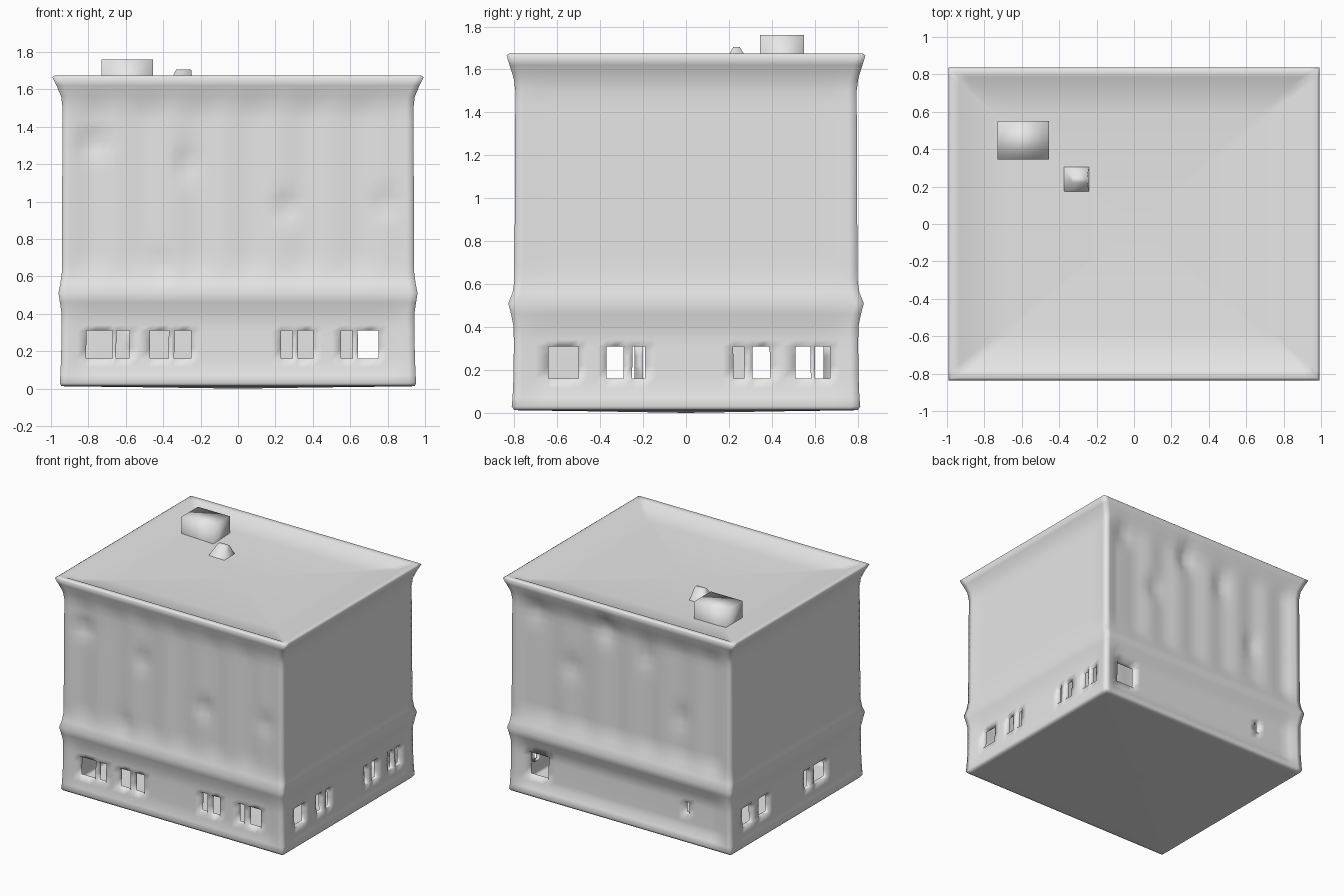
import bpy, bmesh, math

if "Cube" in bpy.data.objects:
    bpy.data.objects.remove(bpy.data.objects["Cube"])

grey = bpy.data.materials.new("plain grey")
grey.diffuse_color = (0.8, 0.8, 0.8, 1)
grey.use_nodes = True
grey.node_tree.nodes["Principled BSDF"].inputs["Base Color"].default_value = grey.diffuse_color

# wall profile: height, half width in x, half depth in y
PROFILE = [(0.013, .945, .80), (.03, .953, .812), (.07, .950, .808), (.16, .946, .804),
           (.31, .943, .802), (.40, .943, .803), (.46, .952, .815), (.51, .960, .828),
           (.56, .950, .808), (.62, .942, .799), (1.50, .938, .795), (1.56, .945, .803),
           (1.62, .970, .822), (1.665, .993, .836)]
Z0, Z1 = .16, .31

# window openings per side: start, end along the wall (x or y), bottom, top
WINDOWS = {
    "front": [(-.81, -.67, Z0, Z1), (-.65, -.58, Z0, Z1), (-.47, -.37, Z0, Z1), (-.34, -.25, Z0, Z1),
              (.23, .29, Z0, Z1), (.32, .40, Z0, Z1), (.55, .61, Z0, Z1), (.64, .75, Z0, Z1)],
    "right": [(-.64, -.50, Z0, Z1), (-.37, -.29, Z0, Z1), (-.25, -.19, Z0, Z1),
              (.22, .27, Z0, Z1), (.31, .39, Z0, Z1), (.51, .58, Z0, Z1), (.60, .67, Z0, Z1)],
    "back": [(.64, .81, Z0, .34), (-.57, -.53, .22, Z1)],
    "left": [(.51, .64, Z0, Z1), (.31, .44, Z0, Z1), (-.20, -.12, Z0, Z1), (-.40, -.24, Z0, Z1)],
}
# dents in the upper walls: position, height, spread along, spread up, depth
DENTS = {
    "front": [(-.78, 1.31, .08, .05, .03), (-.28, 1.20, .05, .07, .025), (.26, .97, .05, .06, .035),
              (.79, .99, .05, .06, .025), (-.41, .66, .04, .07, .02)],
    "back": [(.15, 1.47, .06, .09, .04), (-.2, 1.35, .05, .08, .025), (.45, 1.1, .06, .08, .025),
             (-.5, .95, .05, .08, .025), (.75, 1.45, .05, .08, .03)],
    "right": [], "left": [],
}


def step(a, b, v):
    t = max(0, min(1, (v - a) / (b - a)))
    return t * t * (3 - 2 * t)


def size_at(z):
    for (z0, x0, y0), (z1, x1, y1) in zip(PROFILE, PROFILE[1:]):
        if z <= z1 + 1e-6:
            k = (z - z0) / (z1 - z0)
            return x0 + (x1 - x0) * k, y0 + (y1 - y0) * k


def stations(key, lo, hi, gap):
    """Key stations, with evenly spaced ones filling the gaps between them."""
    key = sorted(set([lo, hi] + key))
    out = []
    for a, b in zip(key, key[1:]):
        n = max(1, round((b - a) / gap))
        out += [a + (b - a) * i / n for i in range(n)]
    return out + [hi]


def recess(side, u, half, z):
    edge = 1 - step(half - .12, half - .04, abs(u))
    upper = step(.58, .68, z) * (1 - step(1.47, 1.56, z))
    lower = step(.05, .10, z) * (1 - step(.36, .45, z))
    d = 0
    if side in ("front", "back"):
        d += upper * edge * ((.025 if side == "back" else .01) + .006 * math.sin(u * 22))
    else:
        d += upper * edge * .006
    d += lower * edge * (.03 if side == "back" else .012)
    for p, h, su, sz, a in DENTS[side]:
        d += a * edge * math.exp(-((u - p) / su) ** 2 - ((z - h) / sz) ** 2)
    return d


bm = bmesh.new()
zs = stations([p[0] for p in PROFILE] + [.34, .22], PROFILE[0][0], PROFILE[-1][0], .06)

# four walls, leaving the window openings out
for side, wins in WINDOWS.items():
    wide = side in ("front", "back")
    half = .943 if wide else .802
    us = stations([v for w in wins for v in w[:2]] + [half - .04, .04 - half], -half, half, .05)
    grid = []
    for z in zs:
        hx, hy = size_at(z)
        row = []
        for u in us:
            d = recess(side, u, half, z)
            t = u / half
            s = 1 if side in ("back", "right") else -1
            co = (t * hx, s * (hy - d), z) if wide else (s * (hx - d), t * hy, z)
            row.append(bm.verts.new(co))
        grid.append(row)
    for j in range(len(zs) - 1):
        for i in range(len(us) - 1):
            cu, cz = (us[i] + us[i + 1]) / 2, (zs[j] + zs[j + 1]) / 2
            if any(a < cu < b and c < cz < e for a, b, c, e in wins):
                continue
            q = [grid[j][i], grid[j][i + 1], grid[j + 1][i + 1], grid[j + 1][i]]
            bm.faces.new(q if side in ("front", "right") else q[::-1])
bmesh.ops.delete(bm, geom=[v for v in bm.verts if not v.link_faces], context='VERTS')
bmesh.ops.remove_doubles(bm, verts=bm.verts[:], dist=.0005)


def extrude(edges):
    new = bmesh.ops.extrude_edge_only(bm, edges=edges)["geom"]
    return ([g for g in new if isinstance(g, bmesh.types.BMVert)],
            [g for g in new if isinstance(g, bmesh.types.BMEdge) and g.is_boundary])


def rim(test):
    return [e for e in bm.edges if e.is_boundary and all(test(v.co.z) for v in e.verts)]


# window reveals pushed inwards
verts, _ = extrude(rim(lambda z: .1 < z < .4))
for v in verts:
    if abs(v.co.x) / .943 > abs(v.co.y) / .802:
        v.co.x -= math.copysign(.035, v.co.x)
    else:
        v.co.y -= math.copysign(.035, v.co.y)

# sunken roof and slightly bulging floor, as rings closing on the centre
ROOF = [(.985, 1.675), (.94, 1.668), (.88, 1.64), (.7, 1.63), (.4, 1.62), (0, 1.615)]
FLOOR = [(.97, .012), (.6, .008), (0, 0)]
for edges, rings in ((rim(lambda z: z > 1.6), ROOF), (rim(lambda z: z < .05), FLOOR)):
    base = {}
    last = 1
    for k, z in rings:
        verts, edges = extrude(edges)
        for v in verts:
            v.co.x *= k / last
            v.co.y *= k / last
            v.co.z = z
        last = k
bmesh.ops.remove_doubles(bm, verts=bm.verts[:], dist=.0005)
bmesh.ops.recalc_face_normals(bm, faces=bm.faces[:])


def finish(name, mesh_bm):
    me = bpy.data.meshes.new(name)
    mesh_bm.to_mesh(me)
    mesh_bm.free()
    me.materials.append(grey)
    for p in me.polygons:
        p.use_smooth = True
    ob = bpy.data.objects.new(name, me)
    bpy.context.collection.objects.link(ob)
    return ob


finish("building_shell", bm)


def block(name, lo, hi, top_lo, top_hi):
    """Box whose top rectangle may differ from its base."""
    b = bmesh.new()
    ring = []
    for (x0, y0, z), (x1, y1, _) in ((lo, hi), (top_lo, top_hi)):
        ring.append([b.verts.new(c) for c in ((x0, y0, z), (x1, y0, z), (x1, y1, z), (x0, y1, z))])
    b.faces.new(ring[1])
    for i in range(4):
        j = (i + 1) % 4
        b.faces.new((ring[0][i], ring[0][j], ring[1][j], ring[1][i]))
    bmesh.ops.recalc_face_normals(b, faces=b.faces[:])
    return finish(name, b)


# rooftop box and small vent
block("rooftop_box", (-.73, .345, 1.61), (-.455, .55, 1.61), (-.73, .345, 1.76), (-.455, .55, 1.76))
block("roof_vent", (-.38, .17, 1.61), (-.24, .31, 1.61), (-.33, .22, 1.705), (-.25, .25, 1.705))
